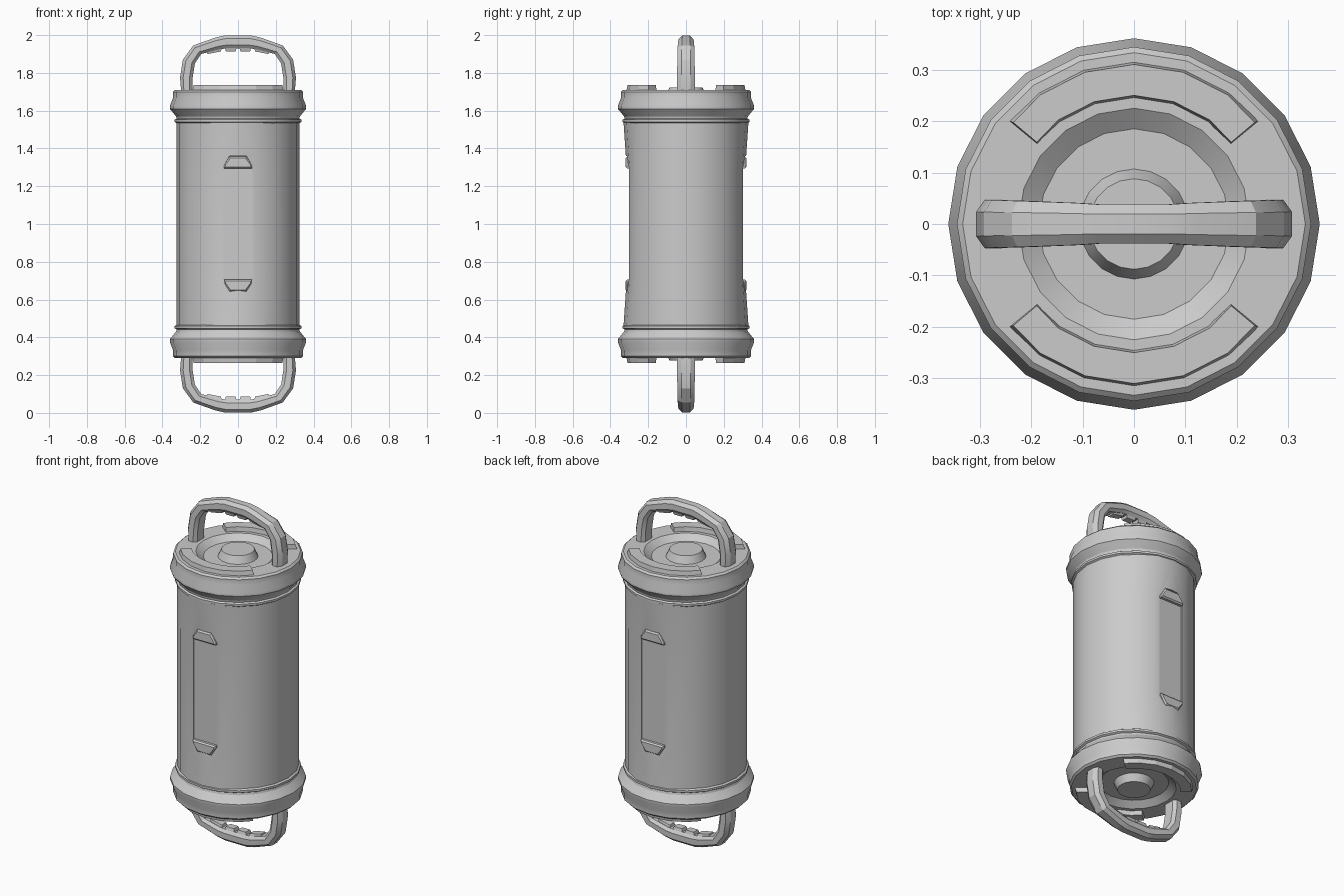
import bpy, bmesh, math
from mathutils import Vector

if "Cube" in bpy.data.objects:
    bpy.data.objects.remove(bpy.data.objects["Cube"])

SIDES = 20


def make(name, verts, faces, flip=False, smooth=None):
    """Mesh from points; flip mirrors it about the middle height z = 1."""
    bm = bmesh.new()
    vs = [bm.verts.new((x, y, 2 - z if flip else z)) for x, y, z in verts]
    for f in faces:
        bm.faces.new([vs[i] for i in f])
    bmesh.ops.recalc_face_normals(bm, faces=bm.faces)
    me = bpy.data.meshes.new(name)
    bm.to_mesh(me)
    bm.free()
    ob = bpy.data.objects.new(name, me)
    bpy.context.collection.objects.link(ob)
    if smooth:
        bpy.ops.object.select_all(action='DESELECT')
        ob.select_set(True)
        bpy.context.view_layer.objects.active = ob
        bpy.ops.object.shade_smooth_by_angle(angle=math.radians(smooth))
    return ob


def loft(name, rings, flip=False, smooth=None):
    """Skin equal-length rings of points and close both ends."""
    n = len(rings[0])
    faces = [(k * n + i, k * n + (i + 1) % n, (k + 1) * n + (i + 1) % n, (k + 1) * n + i)
             for k in range(len(rings) - 1) for i in range(n)]
    faces += [tuple(range(n)), tuple(range((len(rings) - 1) * n, len(rings) * n))]
    return make(name, [p for r in rings for p in r], faces, flip, smooth)


def circle(r, z):
    return [(r * math.cos(2 * math.pi * i / SIDES), r * math.sin(2 * math.pi * i / SIDES), z)
            for i in range(SIDES)]


# Body: cylinder whose front and back panels dip inward along the middle
rings = []
for z, s in ((0.45, 1.02), (0.7, 0.968), (1.3, 0.968), (1.55, 1.02)):
    ring = []
    for i, (x, y, zz) in enumerate(circle(0.325, z)):
        k = s if i % 10 in (4, 5, 6) else 1
        ring.append((x, y * k, zz))
    rings.append(ring)
body = loft("body", rings, smooth=22)


def slot_outline(hw, zlo, zhi, c):
    return [(-hw, zlo + c), (-hw + c * .6, zlo), (hw - c * .6, zlo), (hw, zlo + c),
            (hw, zhi - c), (hw - c * .6, zhi), (-hw + c * .6, zhi), (-hw, zhi - c)]


# Recessed slots and their end clips, front and back
for side, tag in ((-1, "front"), (1, "back")):
    o = slot_outline(0.077, 0.65, 1.36, 0.055)
    cutter = loft("slot_cutter", [[(x, side * d, z) for x, z in o] for d in (0.298, 0.4)])
    m = body.modifiers.new("slot", 'BOOLEAN')
    m.operation, m.object, m.solver = 'DIFFERENCE', cutter, 'EXACT'
    bpy.ops.object.select_all(action='DESELECT')
    bpy.context.view_layer.objects.active = body
    bpy.ops.object.modifier_apply(modifier="slot")
    bpy.data.objects.remove(cutter)
    for flip in (False, True):
        clip = [(-0.075, 1.295), (0.075, 1.295), (0.075, 1.308), (0.045, 1.357),
                (-0.045, 1.357), (-0.075, 1.308)]
        loft(tag + "_slot_clip",
             [[(x, side * 0.29, z) for x, z in clip],
              [(x, side * 0.312, z) for x, z in clip],
              [(x * 0.88, side * 0.32, 1.325 + (z - 1.325) * 0.75) for x, z in clip]], flip)

# End caps, raised arcs, handles and grip nubs, built at the top and mirrored below
cap = [(0.30, 1.50), (0.326, 1.535), (0.335, 1.54), (0.335, 1.552), (0.325, 1.558),
       (0.328, 1.57), (0.361, 1.61), (0.361, 1.625), (0.344, 1.668), (0.344, 1.70),
       (0.333, 1.71), (0.225, 1.71), (0.185, 1.68), (0.107, 1.68), (0.088, 1.722)]

# Handle stations as outer and inner edge points (x, z) plus half depth
half = [((0.30, 1.69), (0.243, 1.69), 0.048), ((0.307, 1.775), (0.24, 1.775), 0.047),
        ((0.292, 1.87), (0.228, 1.85), 0.046), ((0.237, 1.945), (0.195, 1.90), 0.045),
        ((0.12, 1.987), (0.10, 1.925), 0.041), ((0.07, 1.998), (0.06, 1.93), 0.038)]
mirror = [((-o[0], o[1]), (-i[0], i[1]), d) for o, i, d in half]
stations = mirror + half[::-1]


def handle_ring(o, i, d):
    o, i = Vector(o), Vector(i)
    pts = []
    for t, w in ((0, 0.5), (0.25, 1), (0.75, 1), (1, 0.65)):
        p = o.lerp(i, t)
        pts.append((p.x, w * d, p.y))
    return pts + [(x, -y, z) for x, y, z in pts[::-1]]


for flip, tag in ((False, "top"), (True, "bottom")):
    loft(tag + "_cap", [circle(r, z) for r, z in cap], flip, 22)
    loft(tag + "_handle", [handle_ring(*s) for s in stations], flip, 25)

    # Raised arc plates
    for s, where in ((1, "back"), (-1, "front")):
        angs = [math.radians(a) for a in (39.5, 54, 72, 90, 108, 126, 140.5)]
        arc = []
        for a in angs:
            c, q = math.cos(a), s * math.sin(a)
            e = 0.98 if a in (angs[0], angs[-1]) else 1
            arc.append([(0.316 * c, 0.316 * q, 1.70), (0.310 * c * e, 0.310 * q, 1.735),
                        (0.250 * c * e, 0.250 * q, 1.735), (0.244 * c, 0.244 * q, 1.70)])
        loft(tag + "_" + where + "_arc_plate", arc, flip)

    # Grip nubs under the handle
    for x0, x1 in ((-0.17, -0.083), (-0.072, -0.005), (0.005, 0.072), (0.083, 0.17)):
        nub = []
        for x in (x0, x1):
            drop = max(0, abs(x) - 0.08) * 0.16
            xi = x + (0.008 if x == x0 else -0.008)
            nub.append([(x, -0.028, 1.94 - drop), (x, 0.028, 1.94 - drop),
                        (xi, 0.02, 1.914 - drop), (xi, -0.02, 1.914 - drop)])
        loft(tag + "_grip_nub", nub, flip)
